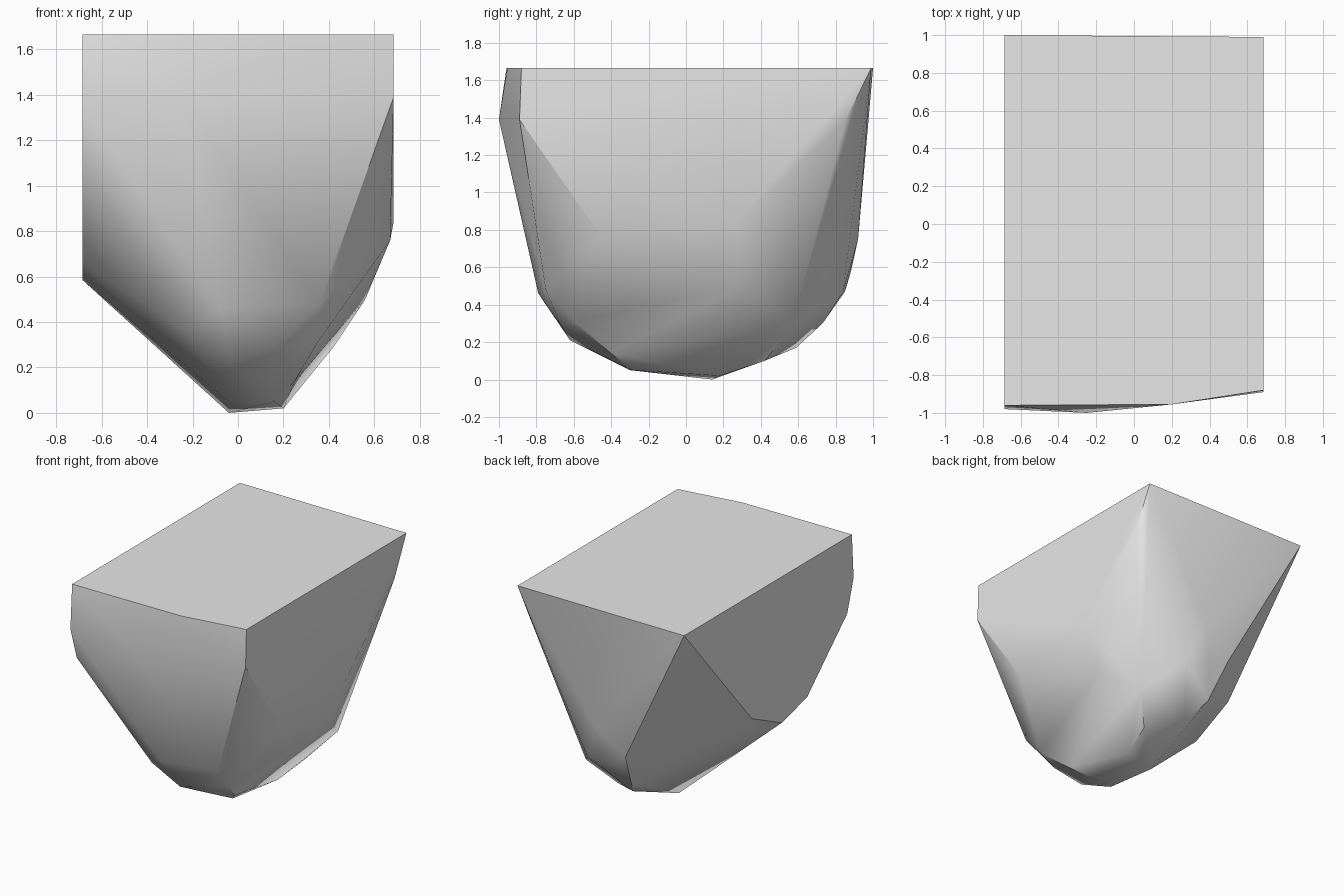
import bpy
import bmesh
from math import radians

cube = bpy.data.objects.get("Cube")
if cube:
    bpy.data.objects.remove(cube, do_unlink=True)

# Single stone colour
stone = bpy.data.materials.new("light_grey_stone")
stone.use_nodes = True
colour = (0.8, 0.8, 0.8, 1)
stone.diffuse_color = colour
stone.node_tree.nodes["Principled BSDF"].inputs["Base Color"].default_value = colour

W, TOP = 0.685, 1.665    # half width of the block, height of the flat top

# Corners of the chunk, grouped by region
top_rim = [(-W, 1, TOP), (W, .99, TOP), (W, -.88, TOP), (.2, -.955, TOP), (-W, -.96, TOP)]
right_wall = [(W, -.89, 1.39), (W, .85, 1.38), (W, .27, .84), (.67, -.45, .76)]
left_wall = [(-W, -.98, 1.34), (-W, -.906, 1.1), (-W, -.435, .66),
             (-W, -.14, .585), (-W, .21, .75)]
front = [(-.25, -1, 1.39), (-.08, -.79, .46), (.36, -.75, .48),
         (-.23, -.68, .36), (.17, -.67, .29), (.35, -.6, .31)]
back = [(.1, .92, .75), (-.12, .88, .57), (.22, .84, .47), (.03, .85, .47),
        (-.065, .73, .3), (.42, .57, .29), (.56, .28, .5)]
underside = [(-.04, -.62, .21), (.25, -.4, .14), (.16, -.29, .05), (-.04, -.3, .05),
             (-.04, .14, 0), (.2, .18, .02), (.26, .42, .1), (.02, .59, .17)]

# Wrap the corners in a convex shell and merge flat facets
bm = bmesh.new()
for co in top_rim + right_wall + left_wall + front + back + underside:
    bm.verts.new(co)
hull = bmesh.ops.convex_hull(bm, input=bm.verts[:])
loose = {v for v in hull["geom_interior"] + hull["geom_unused"]
         if isinstance(v, bmesh.types.BMVert)}
bmesh.ops.delete(bm, geom=list(loose), context="VERTS")
bmesh.ops.dissolve_limit(bm, angle_limit=radians(1), verts=bm.verts[:], edges=bm.edges[:])
bmesh.ops.recalc_face_normals(bm, faces=bm.faces[:])

mesh = bpy.data.meshes.new("rock_chunk")
bm.to_mesh(mesh)
bm.free()
mesh.materials.append(stone)
rock = bpy.data.objects.new("rock_chunk", mesh)
bpy.context.collection.objects.link(rock)

# Soft facets, crisp rim
bpy.ops.object.select_all(action="DESELECT")
rock.select_set(True)
bpy.context.view_layer.objects.active = rock
bpy.ops.object.shade_smooth_by_angle(angle=radians(35))
